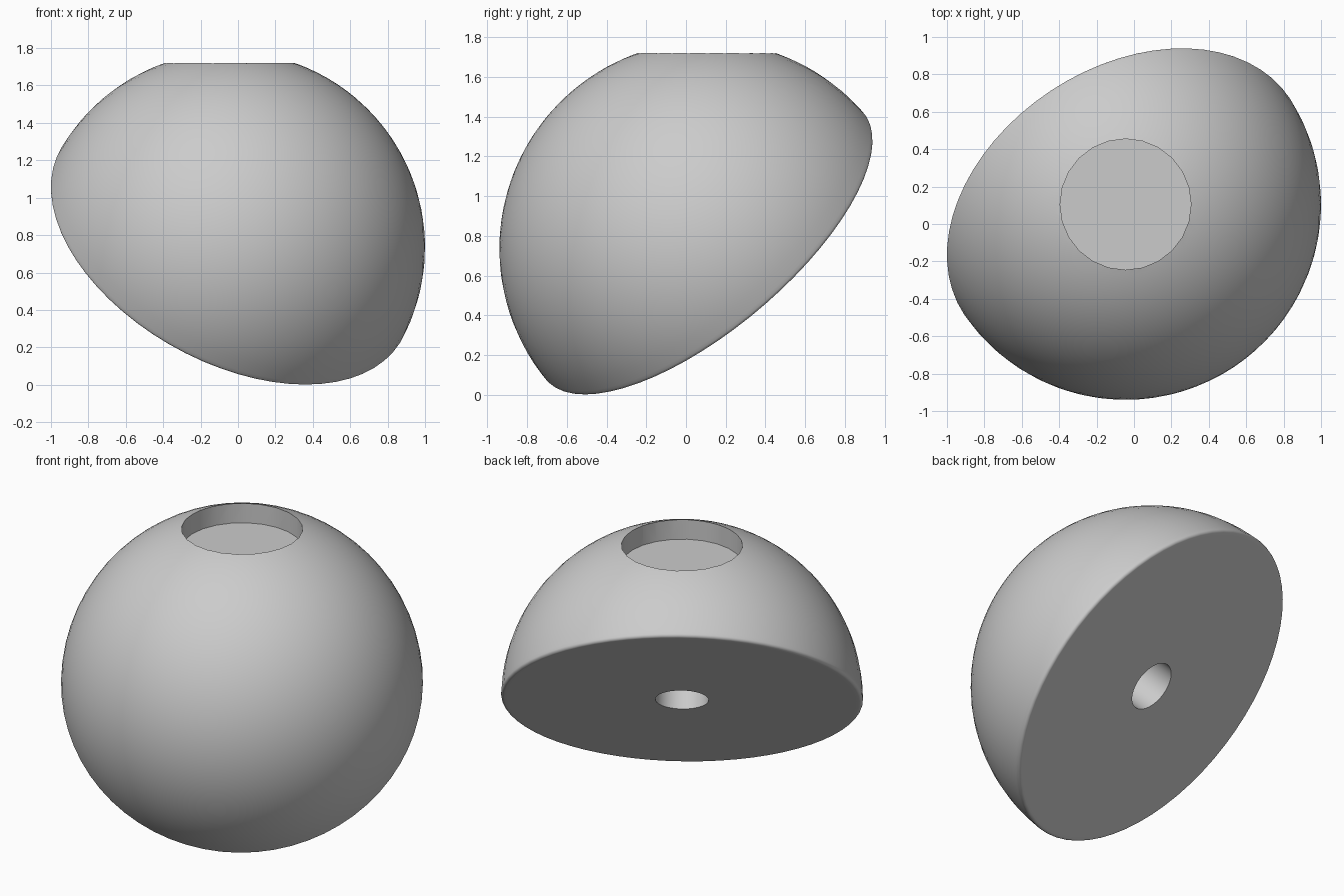
import bpy, bmesh, math
from mathutils import Vector, Matrix

cube = bpy.data.objects.get("Cube")
if cube:
    bpy.data.objects.remove(cube, do_unlink=True)

RADIUS, FILLET = 1.045, 0.02
CENTRE = Vector((-0.045, 0.105, 0.735))
FACE_NORMAL = Vector((-0.392, 0.592, -0.704)).normalized()
BORE_RADIUS, BORE_DEPTH = 0.154, 0.4
POCKET_RADIUS, POCKET_FLOOR = 0.35, 1.595

grey = bpy.data.materials.new("light grey")
grey.use_nodes = True
colour = (0.6, 0.6, 0.6, 1)
grey.diffuse_color = colour
grey.node_tree.nodes["Principled BSDF"].inputs["Base Color"].default_value = colour


def arc(cx, cz, r, start, end, steps):
    """Points on an arc in the XZ plane, angles in degrees."""
    angles = [math.radians(start + (end - start) * i / steps) for i in range(steps + 1)]
    return [(cx + r * math.cos(a), cz + r * math.sin(a)) for a in angles]


def lathe(name, profile, steps):
    """Spin an (r, z) profile about the z axis."""
    bm = bmesh.new()
    verts = [bm.verts.new((r, 0, z)) for r, z in profile]
    edges = [bm.edges.new(pair) for pair in zip(verts, verts[1:])]
    bmesh.ops.spin(bm, geom=verts + edges, cent=(0, 0, 0), axis=(0, 0, 1),
                   angle=math.tau, steps=steps, use_duplicate=False)
    bmesh.ops.remove_doubles(bm, verts=bm.verts, dist=0.0001)
    bmesh.ops.recalc_face_normals(bm, faces=bm.faces)
    mesh = bpy.data.meshes.new(name)
    bm.to_mesh(mesh)
    bm.free()
    obj = bpy.data.objects.new(name, mesh)
    bpy.context.collection.objects.link(obj)
    return obj


# Half ball: blind bore, flat face, rounded edge, dome
profile = [(0, BORE_DEPTH), (BORE_RADIUS, BORE_DEPTH), (BORE_RADIUS, 0),
           (RADIUS - 2 * FILLET, 0)]
profile += arc(RADIUS - FILLET, FILLET, FILLET, -90, 0, 6)
profile += arc(0, 0, RADIUS, 2, 90, 24)[:-1] + [(0, RADIUS)]
ball = lathe("half_ball", profile, 64)
ball.data.materials.append(grey)
tilt = (-FACE_NORMAL).to_track_quat('Z', 'Y').to_matrix().to_4x4()
ball.data.transform(Matrix.Translation(CENTRE) @ tilt)

# Round upright pocket sunk into the top
cutter = lathe("pocket_cutter", [(0, POCKET_FLOOR), (POCKET_RADIUS, POCKET_FLOOR),
                                 (POCKET_RADIUS, 2), (0, 2)], 24)
cutter.data.materials.append(grey)
cutter.data.transform(Matrix.Translation((CENTRE.x, CENTRE.y, 0)))
cutter.hide_render = True
cut = ball.modifiers.new("pocket", 'BOOLEAN')
cut.operation = 'DIFFERENCE'
cut.solver = 'EXACT'
cut.object = cutter

bpy.ops.object.select_all(action='DESELECT')
ball.select_set(True)
bpy.context.view_layer.objects.active = ball
bpy.ops.object.modifier_apply(modifier=cut.name)
bpy.data.objects.remove(cutter, do_unlink=True)
bpy.ops.object.shade_smooth_by_angle(angle=math.radians(30))
